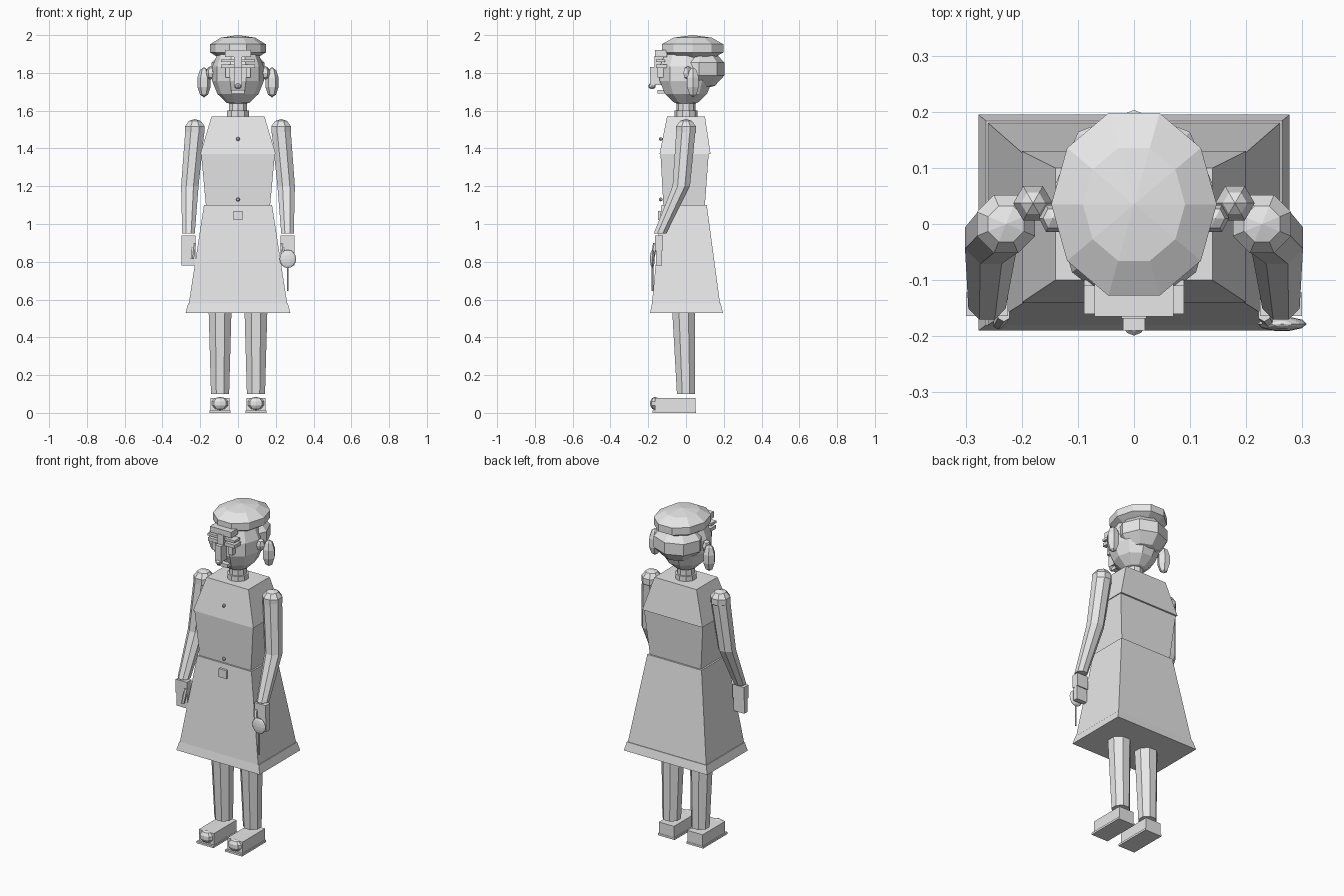
import bpy
import bmesh
from math import sin, cos, pi, sqrt
from mathutils import Vector

default_cube = bpy.data.objects.get("Cube")
if default_cube:
    bpy.data.objects.remove(default_cube)

shade = (.8, .8, .8, 1)
grey = bpy.data.materials.new("plain grey")
grey.use_nodes = True
grey.diffuse_color = shade
grey.node_tree.nodes["Principled BSDF"].inputs["Base Color"].default_value = shade


def loft(name, rings, sides, turn=0):
    """Join horizontal polygon rings (centre, x radius, y radius) into a closed solid."""
    bm = bmesh.new()
    angles = [2 * pi * (step + turn) / sides for step in range(sides)]
    loops = [[bm.verts.new(centre + Vector((rx * cos(a), ry * sin(a), 0))) for a in angles]
             for centre, rx, ry in rings]
    for low, high in zip(loops, loops[1:]):
        for i in range(sides):
            bm.faces.new((low[i - 1], low[i], high[i], high[i - 1]))
    bm.faces.new(loops[0])
    bm.faces.new(loops[-1])
    bmesh.ops.remove_doubles(bm, verts=bm.verts, dist=.0001)
    bmesh.ops.recalc_face_normals(bm, faces=bm.faces)
    mesh = bpy.data.meshes.new(name)
    bm.to_mesh(mesh)
    bm.free()
    mesh.materials.append(grey)
    bpy.context.collection.objects.link(bpy.data.objects.new(name, mesh))


def ball(name, centre, radii, sides=8, bands=5, turn=0):
    """Faceted ellipsoid made of latitude rings."""
    rx, ry, rz = radii
    latitudes = [pi * band / bands for band in range(bands + 1)]
    loft(name, [(Vector(centre) - Vector((0, 0, rz * cos(a))), rx * sin(a), ry * sin(a))
                for a in latitudes], sides, turn)


def limb(name, start, end, start_radius, end_radius, sides=8):
    """Tapered tube with level ends."""
    loft(name, [(Vector(start), start_radius, start_radius),
                (Vector(end), end_radius, end_radius)], sides, turn=.5)


def panel(name, bottom, top, bottom_half, top_half, centre_x=0):
    """Tapered block; each half is (half width, front y, back y)."""
    rings = []
    for z, (half_width, front, back) in ((bottom, bottom_half), (top, top_half)):
        middle = Vector((centre_x, (front + back) / 2, z))
        rings.append((middle, half_width * sqrt(2), (back - front) / sqrt(2)))
    loft(name, rings, sides=4, turn=.5)


def block(name, half_width, front, back, bottom, top, centre_x=0):
    """Upright box."""
    section = (half_width, front, back)
    panel(name, bottom, top, section, section, centre_x)


# Dress, from the shoulders down to the hem
chest_line, waist_line, hem_line, hem_edge = 1.37, 1.1, .58, .53
panel("bodice", chest_line, 1.57, (.2, -.14, .13), (.14, -.1, .1))
panel("waist", waist_line, chest_line, (.17, -.12, .1), (.195, -.135, .12))
panel("skirt", hem_line, waist_line, (.26, -.18, .18), (.18, -.13, .11))
panel("skirt_hem", hem_edge, hem_line, (.277, -.19, .195), (.264, -.18, .184))
block("belt_buckle", half_width=.025, front=-.147, back=-.12, bottom=1.02, top=1.07)
for button, height in (("upper_button", 1.45), ("lower_button", 1.13)):
    ball(button, centre=(0, -.134, height), radii=(.01, .01, .01))

# Neck, head, hair and cap
limb("collar", start=(0, 0, 1.56), end=(0, 0, 1.6), start_radius=.06, end_radius=.06, sides=10)
limb("neck", start=(0, 0, 1.6), end=(0, 0, 1.67), start_radius=.05, end_radius=.05, sides=10)
ball("head", centre=(0, 0, 1.795), radii=(.14, .15, .17), sides=10, bands=7)
ball("back_hair", centre=(0, .07, 1.82), radii=(.148, .14, .11))
ball("cap", centre=(0, .035, 1.93), radii=(.155, .18, .07), sides=10)

# Face
block("fringe", half_width=.07, front=-.165, back=-.1, bottom=1.885, top=1.92)
block("nose_bridge", half_width=.022, front=-.168, back=-.11, bottom=1.8, top=1.89)
block("nose", half_width=.02, front=-.19, back=-.12, bottom=1.735, top=1.83)
ball("nose_tip", centre=(0, -.18, 1.73), radii=(.02, .02, .016))
block("mouth", half_width=.034, front=-.15, back=-.1, bottom=1.69, top=1.71)

# Mirrored parts
for side, sign in (("left_", 1), ("right_", -1)):
    # Side of the head
    eye_x = sign * .055
    block(side + "eyebrow", half_width=.034, front=-.16, back=-.11,
          bottom=1.858, top=1.872, centre_x=eye_x)
    block(side + "eye", half_width=.034, front=-.158, back=-.1,
          bottom=1.825, top=1.845, centre_x=eye_x)
    block(side + "cheek", half_width=.012, front=-.15, back=-.09,
          bottom=1.775, top=1.825, centre_x=eye_x)
    ball(side + "ear", centre=(sign * .145, .01, 1.8), radii=(.024, .028, .036), sides=6, bands=4)
    ball(side + "hair_bunch", centre=(sign * .18, .037, 1.75), radii=(.037, .037, .08), sides=6)

    # Arm and hand
    shoulder = Vector((sign * .228, 0, 1.5))
    elbow = Vector((sign * .255, -.025, 1.2))
    wrist = Vector((sign * .262, -.137, .95))
    ball(side + "shoulder", centre=shoulder, radii=(.059, .059, .056), turn=.5)
    limb(side + "upper_arm", start=elbow, end=shoulder, start_radius=.05, end_radius=.055)
    limb(side + "forearm", start=wrist, end=elbow, start_radius=.036, end_radius=.05)
    block(side + "palm", half_width=.037, front=-.164, back=-.122,
          bottom=.86, top=.94, centre_x=wrist.x)
    block(side + "fingers", half_width=.036, front=-.158, back=-.128,
          bottom=.78, top=.86, centre_x=wrist.x)
    limb(side + "thumb", start=(sign * .242, -.178, .815), end=(sign * .232, -.162, .9),
         start_radius=.01, end_radius=.012, sides=6)

    # Leg and shoe
    leg_x = sign * .095
    limb(side + "leg", start=(leg_x, 0, .1), end=(leg_x, -.013, hem_edge + .03),
         start_radius=.052, end_radius=.066)
    block(side + "sole", half_width=.056, front=-.178, back=.052,
          bottom=0, top=.012, centre_x=leg_x)
    block(side + "shoe", half_width=.05, front=-.165, back=.05,
          bottom=.01, top=.08, centre_x=leg_x)
    ball(side + "shoe_pompom", centre=(leg_x, -.163, .05), radii=(.046, .028, .035))

# Round paddle on a thin stick, held in the left hand
paddle = Vector((.264, -.178, .815))
ball("paddle", centre=paddle, radii=(.044, .013, .048), sides=10, bands=8)
limb("paddle_stick", start=paddle - Vector((0, 0, .17)), end=paddle,
     start_radius=.005, end_radius=.005, sides=6)
